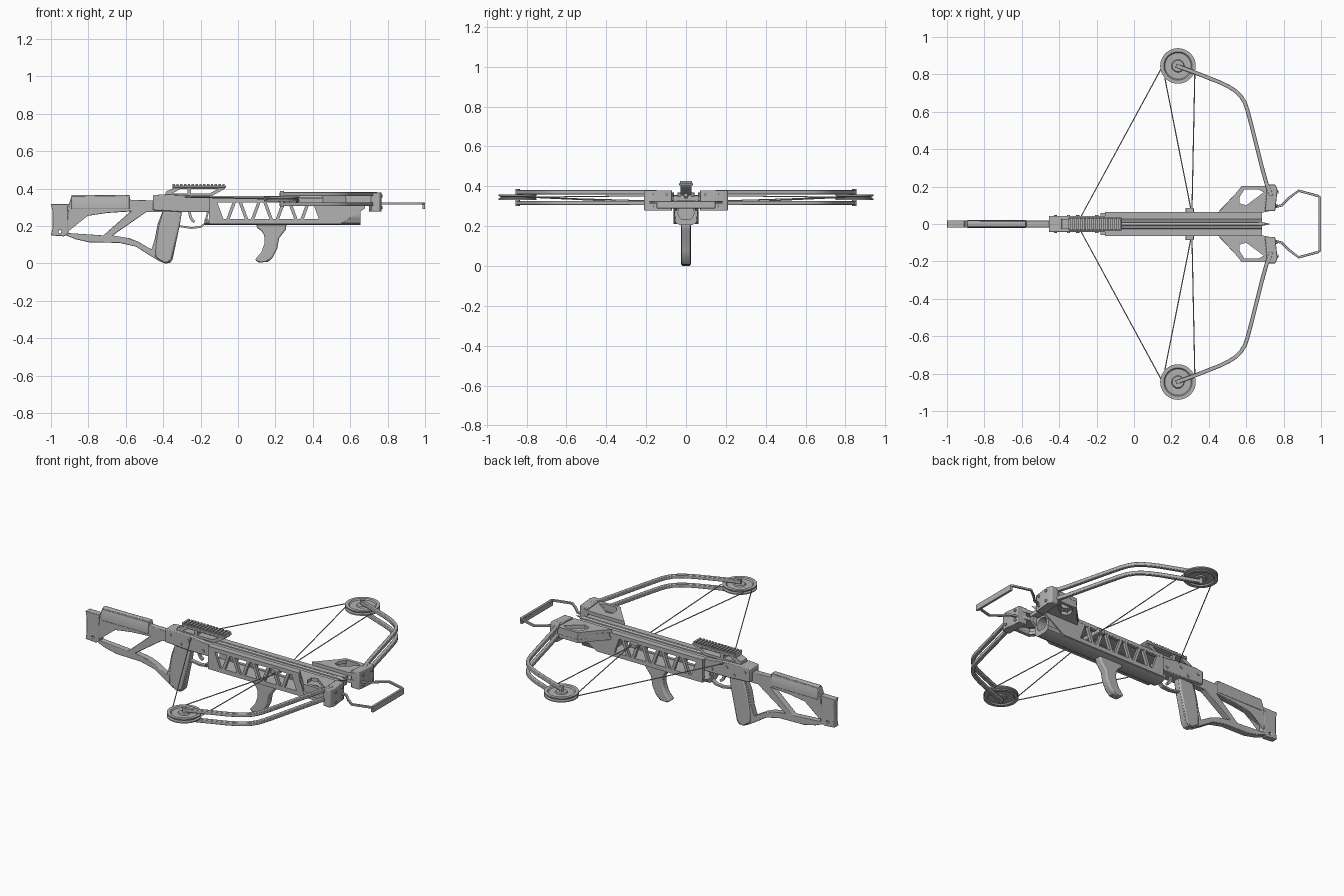
import bpy, bmesh, math
from mathutils import Vector

if "Cube" in bpy.data.objects:
    bpy.data.objects.remove(bpy.data.objects["Cube"])

grey = bpy.data.materials.new("grey metal")
grey.diffuse_color = (0.45, 0.45, 0.45, 1)
grey.use_nodes = True
grey.node_tree.nodes["Principled BSDF"].inputs["Base Color"].default_value = grey.diffuse_color


def finish(name, bm, bevel=0, mirror=False):
    bmesh.ops.remove_doubles(bm, verts=bm.verts, dist=1e-5)
    bmesh.ops.recalc_face_normals(bm, faces=bm.faces)
    me = bpy.data.meshes.new(name)
    bm.to_mesh(me)
    bm.free()
    me.materials.append(grey)
    ob = bpy.data.objects.new(name, me)
    bpy.context.collection.objects.link(ob)
    if bevel:
        b = ob.modifiers.new("bevel", 'BEVEL')
        b.width, b.segments, b.limit_method, b.angle_limit = bevel, 2, 'ANGLE', 0.7
    if mirror:
        m = ob.modifiers.new("mirror", 'MIRROR')
        m.use_axis = (False, True, False)
        m.use_mirror_merge = False
    return ob


def curve_bmesh(cu):
    ob = bpy.data.objects.new("tmp", cu)
    bpy.context.collection.objects.link(ob)
    dg = bpy.context.evaluated_depsgraph_get()
    me = bpy.data.meshes.new_from_object(ob.evaluated_get(dg))
    bm = bmesh.new()
    bm.from_mesh(me)
    bpy.data.objects.remove(ob)
    bpy.data.curves.remove(cu)
    bpy.data.meshes.remove(me)
    return bm


def add_spline(cu, pts, cyclic):
    s = cu.splines.new('POLY')
    s.points.add(len(pts) - 1)
    for p, q in zip(s.points, pts):
        p.co = (*q, 1) if len(q) == 3 else (*q, 0, 1)
    s.use_cyclic_u = cyclic


def plate(name, outlines, plane, w0, w1, bevel=0, mirror=False):
    """Extrude outlines (inner ones become holes) between w0 and w1."""
    cu = bpy.data.curves.new("tmp", 'CURVE')
    cu.dimensions, cu.fill_mode, cu.extrude = '2D', 'BOTH', (w1 - w0) / 2
    for o in outlines:
        add_spline(cu, o, True)
    bm = curve_bmesh(cu)
    mid = (w0 + w1) / 2
    for v in bm.verts:
        a, b, c = v.co.x, v.co.y, v.co.z + mid
        v.co = {'XY': (a, b, c), 'XZ': (a, c, b), 'YZ': (c, a, b)}[plane]
    return finish(name, bm, bevel, mirror)


def rect(x0, x1, y0, y1):
    return [(x0, y0), (x1, y0), (x1, y1), (x0, y1)]


def ribbon(pts, w, closed=False):
    """Outline of a strip of width w along a flat path."""
    P = [Vector(p) for p in pts]
    left, right = [], []
    for i, p in enumerate(P):
        a, b = P[max(i - 1, 0)], P[min(i + 1, len(P) - 1)]
        d = (b - a).normalized()
        n = Vector((-d.y, d.x)) * w / 2
        left.append(tuple(p + n))
        right.append(tuple(p - n))
    return left + right[::-1]


def tube(name, pts, r, mirror=False):
    cu = bpy.data.curves.new("tmp", 'CURVE')
    cu.dimensions, cu.bevel_depth, cu.bevel_resolution = '3D', r, 1
    cu.use_fill_caps = True
    add_spline(cu, pts, False)
    return finish(name, curve_bmesh(cu), 0, mirror)


def lathe(name, prof, centre, axis, mirror=False, steps=40):
    """Spin a (radius, height) profile round an axis."""
    bm = bmesh.new()
    vs = [bm.verts.new((r, 0, h)) for r, h in prof]
    es = [bm.edges.new(e) for e in zip(vs, vs[1:])]
    bmesh.ops.spin(bm, geom=vs + es, cent=(0, 0, 0), axis=(0, 0, 1),
                   angle=2 * math.pi, steps=steps)
    q = Vector((0, 0, 1)).rotation_difference(Vector(axis))
    for v in bm.verts:
        v.co = q @ v.co + Vector(centre)
    return finish(name, bm, 0, mirror)


# Skeleton stock with pistol grip
stock = [(-.905, .315), (-.89, .36), (-.58, .365), (-.575, .34), (-.45, .337), (-.29, .315),
         (-.30, .278), (-.31, .21), (-.35, .02), (-.365, .002), (-.39, 0), (-.42, .012), (-.475, .045),
         (-.545, .09), (-.635, .11), (-.795, .113), (-.87, .13), (-.92, .15)]
hole_a = [(-.915, .215), (-.8, .255), (-.7, .27), (-.575, .278), (-.72, .15), (-.915, .163)]
hole_b = [(-.67, .15), (-.49, .275), (-.405, .275), (-.43, .21), (-.445, .13), (-.463, .075),
          (-.53, .115), (-.58, .135)]
plate("stock", [stock, hole_a, hole_b], 'XZ', -.019, .019, .006)
plate("butt_plate", [[(-1, .15), (-.93, .145), (-.905, .16), (-.91, .3), (-.905, .318), (-1, .318),
                      (-.992, .28), (-.992, .19)], rect(-.96, -.945, .163, .178)],
      'XZ', -.02, .02, .004)
plate("cheek_piece", [[(-.022, .29), (.022, .29), (.022, .345), (.012, .367), (-.012, .367), (-.022, .345)]],
      'YZ', -.89, -.58, .004)
plate("pistol_grip", [[(-.4, .28), (-.3, .28), (-.31, .21), (-.355, .02), (-.37, .005),
                       (-.4, .005), (-.445, .035), (-.44, .1), (-.425, .2)]], 'XZ', -.024, .024, .01)

# Receiver
plate("receiver", [[(-.455, .285), (-.3, .275), (-.15, .275), (-.15, .35), (-.2, .352),
                    (-.27, .365), (-.39, .37), (-.455, .365)]], 'XZ', -.043, .043, .005)
for i, (x, z) in enumerate([(-.42, .335), (-.35, .3), (-.3, .335), (-.2, .3)]):
    lathe(f"pin_{i}", [(0, .004), (.009, .004), (.009, -.004), (0, -.004)],
          (x, .044, z), (0, 1, 0), True, 12)
plate("trigger_guard", [ribbon([(-.315, .2), (-.25, .19), (-.2, .195), (-.175, .215), (-.16, .28)], .01)],
      'XZ', -.012, .012)
plate("trigger", [ribbon([(-.26, .28), (-.255, .25), (-.243, .23), (-.232, .222)], .014)],
      'XZ', -.008, .008)

# Sight mount with toothed rail
plate("sight_base", [[(-.39, .36), (-.385, .385), (-.35, .4), (-.35, .41), (-.065, .41),
                      (-.07, .4), (-.14, .36)],
                     [(-.35, .375), (-.31, .397), (-.27, .397), (-.27, .375)],
                     [(-.25, .375), (-.25, .397), (-.11, .397), (-.15, .375)]],
      'XZ', -.028, .028)
plate("sight_rail", [rect(-.35, -.065, .404, .417)], 'XZ', -.034, .034, .003)
plate("sight_teeth", [rect(-.35 + .0205 * i, -.338 + .0205 * i, .416, .426) for i in range(14)],
      'XZ', -.03, .03)

# Body: pierced side plates, grooved deck, keel and nose tube
holes = []
for i in range(8):
    c = -.07 + .066 * i
    top, bot = (.04, .008) if i % 2 == 0 else (.008, .04)
    holes.append([(c - top, .325), (c + top, .325), (c + bot, .238), (c - bot, .238)])
plate("side_plate", [[(-.155, .345), (.68, .345), (.68, .295), (.57, .225), (.55, .212),
                      (-.155, .212)]] + holes, 'XZ', .045, .063, 0, True)
plate("deck", [[(-.064, .33), (.064, .33), (.064, .35), (.028, .35), (.022, .356), (.012, .356), (.006, .338),
                (-.006, .338), (-.012, .356), (-.022, .356), (-.028, .35), (-.064, .35)]],
      'YZ', -.155, .685)
plate("rear_track", [rect(.008, .02, .345, .358)], 'YZ', -.38, -.15, 0, True)
plate("keel", [[(-.058, .235), (-.05, .216), (-.03, .205), (.03, .205), (.05, .216), (.058, .235)]],
      'YZ', -.18, .655)
arc = [(.058 * math.cos(a), .262 - .056 * math.sin(a))
       for a in [math.pi * k / 12 for k in range(13)]]
plate("nose_tube", [[(.058, .32)] + arc + [(-.058, .32)],
                    [(.04 * math.cos(k * math.pi / 8), .268 + .04 * math.sin(k * math.pi / 8))
                     for k in range(16)]], 'YZ', .46, .655)
plate("nose_plug", [rect(-.045, .045, .22, .315)], 'YZ', .46, .6)

# Fore grip
plate("fore_grip", [[(.1, .212), (.26, .212), (.255, .18), (.22, .135), (.21, .08), (.185, .03),
                     (.16, .008), (.11, .005), (.09, .02), (.125, .06), (.142, .11), (.14, .15),
                     (.125, .175), (.1, .19)]], 'XZ', -.023, .023, .008)

# Riser wings in two layers, and limb pockets
wing = [(.45, .06), (.545, .165), (.575, .203), (.73, .203), (.73, .07), (.68, .06)]
wing_hole = [(.565, .11), (.565, .145), (.59, .185), (.665, .185), (.695, .17), (.6, .1)]
for n, z in (("upper", .35), ("lower", .308)):
    plate(f"riser_{n}", [wing, wing_hole], 'XY', z, z + .02, 0, True)
plate("riser_web", [ribbon([(.46, .068), (.55, .16), (.58, .196), (.72, .196)], .012)],
      'XY', .325, .352, 0, True)
plate("limb_pocket", [[(.7, .07), (.755, .07), (.767, .18), (.757, .21), (.712, .21)]],
      'XY', .278, .38, .004, True)
for i, (y, z) in enumerate([(.1, .3), (.17, .3), (.1, .36), (.17, .36)]):
    lathe(f"pocket_bolt_{i}", [(0, .006), (.008, .006), (.008, -.01), (0, -.01)],
          (.757 + (y - .07) * .1, y, z), (1, 0, 0), True, 12)

# Limbs, upper and lower on each side
limb = [(.735, .15), (.71, .21), (.685, .3), (.66, .4), (.63, .52), (.606, .61), (.592, .65), (.57, .685),
        (.54, .713), (.505, .735), (.46, .757), (.32, .812), (.225, .847)]
for n, z in (("upper", .36), ("lower", .306)):
    plate(f"limb_{n}", [ribbon(limb, .021)], 'XY', z, z + .021, .003, True)

# Cam wheels
C = (.235, .845, .345)
half = [(0, .012), (.03, .012), (.034, .006), (.07, .006), (.076, .013), (.095, .013), (.095, .006), (.085, .002)]
lathe("cam_wheel", half + [(r, -h) for r, h in half[::-1]], C, (0, 0, 1), True)
lathe("cam_axle", [(0, .042), (.011, .042), (.011, -.044), (0, -.044)], C, (0, 0, 1), True, 16)

# Bowstring, crossing cables and cable slide
tube("bowstring", [(.145, .83, .345), (-.305, 0, .355), (.145, -.83, .345)], .003)
for s in (1, -1):
    z = .318 + .006 * s
    tube(f"cable_{'a' if s > 0 else 'b'}", [(.165, .78 * s, .345), (.305, .075 * s, z),
         (.31, -.075 * s, z), (.325, -.8 * s, .345)], .003)
plate("cable_slide", [rect(.275, .32, .308, .334)], 'XZ', -.086, .086, .004)

# Bolt lying in the groove
lathe("arrow", [(0, -.3), (.008, -.3), (.008, .66), (.012, .675), (0, .73)],
      (0, 0, .354), (1, 0, 0), False, 12)

# Foot stirrup
side = [(.75, .09), (.79, .1), (.83, .14), (.88, .178), (.985, .15)]
path = side + [(.992, .143), (.992, -.143)] + [(x, -y) for x, y in side[::-1]]
plate("stirrup", [ribbon(path, .013)], 'XY', .314, .326, .002)
plate("stirrup_foot", [rect(.986, 1.0, -.147, .147)], 'XY', .29, .326, .002)

# Smooth rounded parts, keep edges sharp
bpy.ops.object.select_all(action='DESELECT')
for ob in bpy.context.collection.objects:
    ob.select_set(True)
    bpy.context.view_layer.objects.active = ob
bpy.ops.object.shade_smooth_by_angle(angle=math.radians(32))
